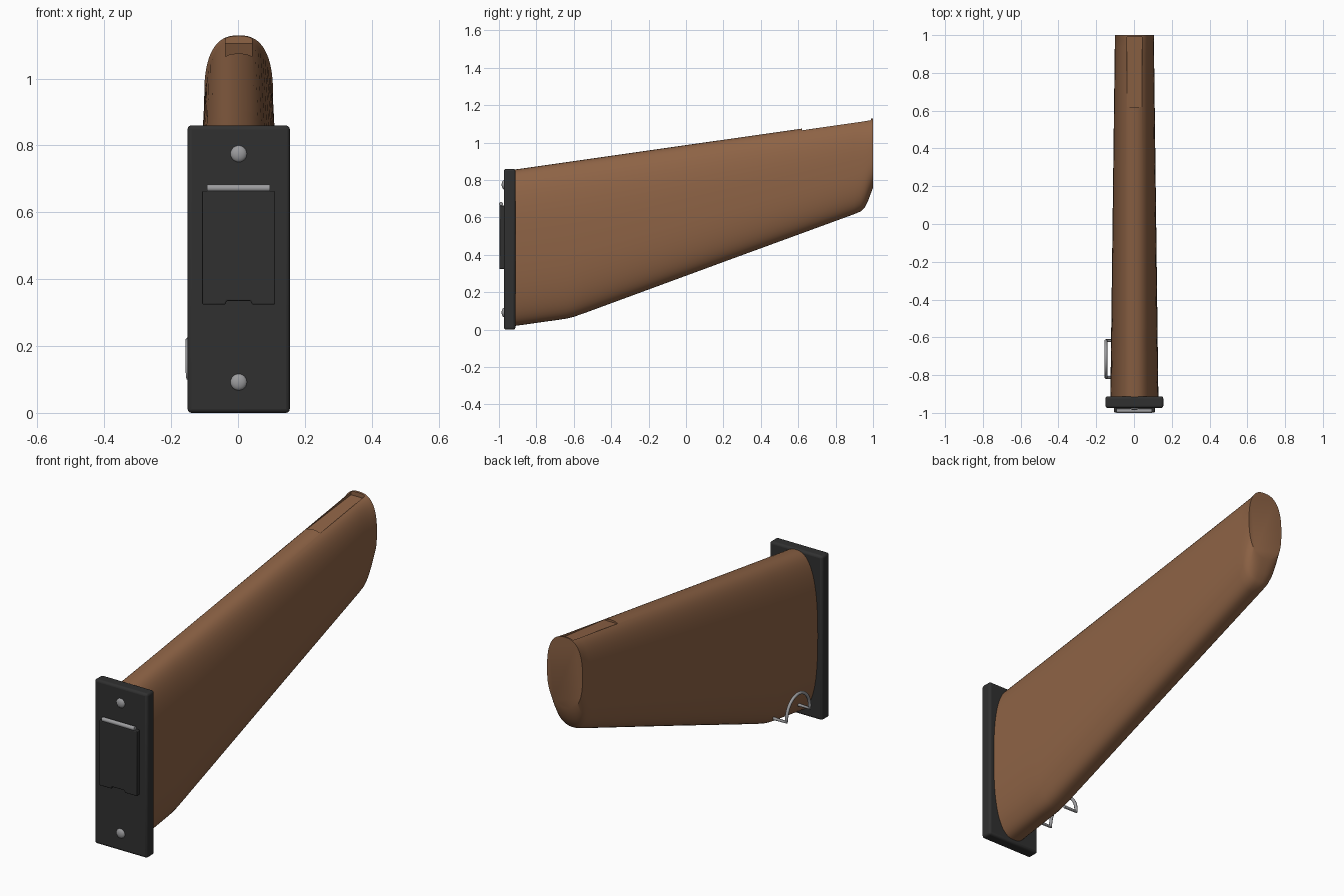
import bpy, bmesh, math
from mathutils import Vector

if "Cube" in bpy.data.objects:
    bpy.data.objects.remove(bpy.data.objects["Cube"])


def material(name, rgb):
    m = bpy.data.materials.new(name)
    m.diffuse_color = (*rgb, 1)
    m.use_nodes = True
    m.node_tree.nodes["Principled BSDF"].inputs["Base Color"].default_value = m.diffuse_color
    return m


WOOD = material("wood", (0.27, 0.125, 0.06))
BLACK = material("black_metal", (0.03, 0.03, 0.03))
STEEL = material("steel", (0.33, 0.33, 0.34))


def make(name, bm, mat=None):
    bmesh.ops.recalc_face_normals(bm, faces=bm.faces)
    me = bpy.data.meshes.new(name)
    bm.to_mesh(me)
    bm.free()
    ob = bpy.data.objects.new(name, me)
    bpy.context.collection.objects.link(ob)
    if mat:
        me.materials.append(mat)
    return ob


def activate(ob):
    bpy.ops.object.select_all(action='DESELECT')
    ob.select_set(True)
    bpy.context.view_layer.objects.active = ob


def smooth(ob, angle=35):
    activate(ob)
    bpy.ops.object.shade_smooth_by_angle(angle=math.radians(angle))


def prism(name, points, offset, mat=None, bevel=0):
    bm = bmesh.new()
    face = bm.faces.new([bm.verts.new(p) for p in points])
    ext = bmesh.ops.extrude_face_region(bm, geom=[face])
    bmesh.ops.translate(bm, vec=offset,
                        verts=[v for v in ext["geom"] if isinstance(v, bmesh.types.BMVert)])
    ob = make(name, bm, mat)
    if bevel:
        mod = ob.modifiers.new("bevel", 'BEVEL')
        mod.width, mod.segments = bevel, 3
        smooth(ob)
    return ob


# Wooden stock: rounded sections lofted along y
CX = 0.002
N, POWER = 64, 2 / 2.55
bottoms = [(-0.915, 0.02), (-0.68, 0.053), (-0.64, 0.059), (-0.60, 0.069), (-0.55, 0.086),
           (0.2, 0.362), (0.9, 0.618), (0.935, 0.633), (0.955, 0.653), (0.975, 0.693), (1.0, 0.76)]
bm = bmesh.new()
rings = []
for y, low in bottoms:
    top = 0.857 + (y + 0.91) * 0.1425
    half_w = 0.127 - 0.024 * (y + 0.91) / 1.91
    mid, half_h = (top + low) / 2, (top - low) / 2
    ring = []
    for i in range(N):
        a = math.tau * i / N
        c, s = math.cos(a), math.sin(a)
        ring.append(bm.verts.new((CX + half_w * math.copysign(abs(c) ** POWER, c), y,
                                  mid + half_h * math.copysign(abs(s) ** POWER, s))))
    rings.append(ring)
for a, b in zip(rings, rings[1:]):
    for i in range(N):
        j = (i + 1) % N
        bm.faces.new((a[i], a[j], b[j], b[i]))
bm.faces.new(rings[0])
bm.faces.new(rings[-1])
stock = make("wooden_stock", bm, WOOD)

# Shallow slot along the top of the stock
cutter = prism("slot_cutter", [(CX - 0.04, 0.62, 1.064), (CX - 0.04, 0.99, 1.105),
                               (CX - 0.04, 0.99, 1.25), (CX - 0.04, 0.62, 1.25)],
               (0.08, 0, 0), WOOD)
cutter.hide_render = True
mod = stock.modifiers.new("slot", 'BOOLEAN')
mod.operation, mod.solver, mod.object = 'DIFFERENCE', 'EXACT', cutter
activate(stock)
bpy.ops.object.modifier_apply(modifier=mod.name)
bpy.data.objects.remove(cutter)
smooth(stock)

# Butt plate
prism("butt_plate", [(-0.151, -0.974, 0), (0.155, -0.974, 0),
                     (0.155, -0.974, 0.86), (-0.151, -0.974, 0.86)],
      (0, 0.062, 0), BLACK, 0.012)

# Trapdoor with a thumb notch in its lower edge
door = [(-0.107, 0.324), (-0.038, 0.324), (-0.034, 0.335), (0.038, 0.335), (0.042, 0.324),
        (0.111, 0.324), (0.111, 0.664), (-0.107, 0.664)]
prism("trapdoor", [(x, -0.997, z) for x, z in door], (0, 0.03, 0), BLACK, 0.004)

# Trapdoor hinge pin
bpy.ops.mesh.primitive_cylinder_add(vertices=24, radius=0.011, depth=0.188,
                                    location=(CX, -0.989, 0.672), rotation=(0, math.pi / 2, 0))
hinge = bpy.context.object
hinge.name = "hinge_pin"
hinge.data.materials.append(STEEL)
smooth(hinge)

# Domed screws
for name, z in (("upper_screw", 0.775), ("lower_screw", 0.092)):
    bpy.ops.mesh.primitive_uv_sphere_add(segments=24, ring_count=12, radius=0.025,
                                         location=(CX, -0.972, z))
    screw = bpy.context.object
    screw.name = name
    screw.scale = (1, 0.55, 1)
    screw.data.materials.append(STEEL)
    smooth(screw, 60)

# Sling loop: wire arch on the left side with feet bent into the stock
X, Y, Z, R, H = -0.149, -0.715, 0.106, 0.097, 0.112
path = [(-0.075, Y - R, Z)]
for i in range(25):
    a = math.pi * (1 - i / 24)
    path.append((X, Y + R * math.cos(a), Z + H * math.sin(a) ** 0.9 if 0 < i < 24 else Z))
path.append((-0.075, Y + R, Z))
curve = bpy.data.curves.new("sling_loop", 'CURVE')
curve.dimensions = '3D'
curve.bevel_depth, curve.bevel_resolution, curve.use_fill_caps = 0.008, 3, True
spline = curve.splines.new('POLY')
spline.points.add(len(path) - 1)
for p, co in zip(spline.points, path):
    p.co = (*co, 1)
curve.materials.append(STEEL)
loop = bpy.data.objects.new("sling_loop", curve)
bpy.context.collection.objects.link(loop)
